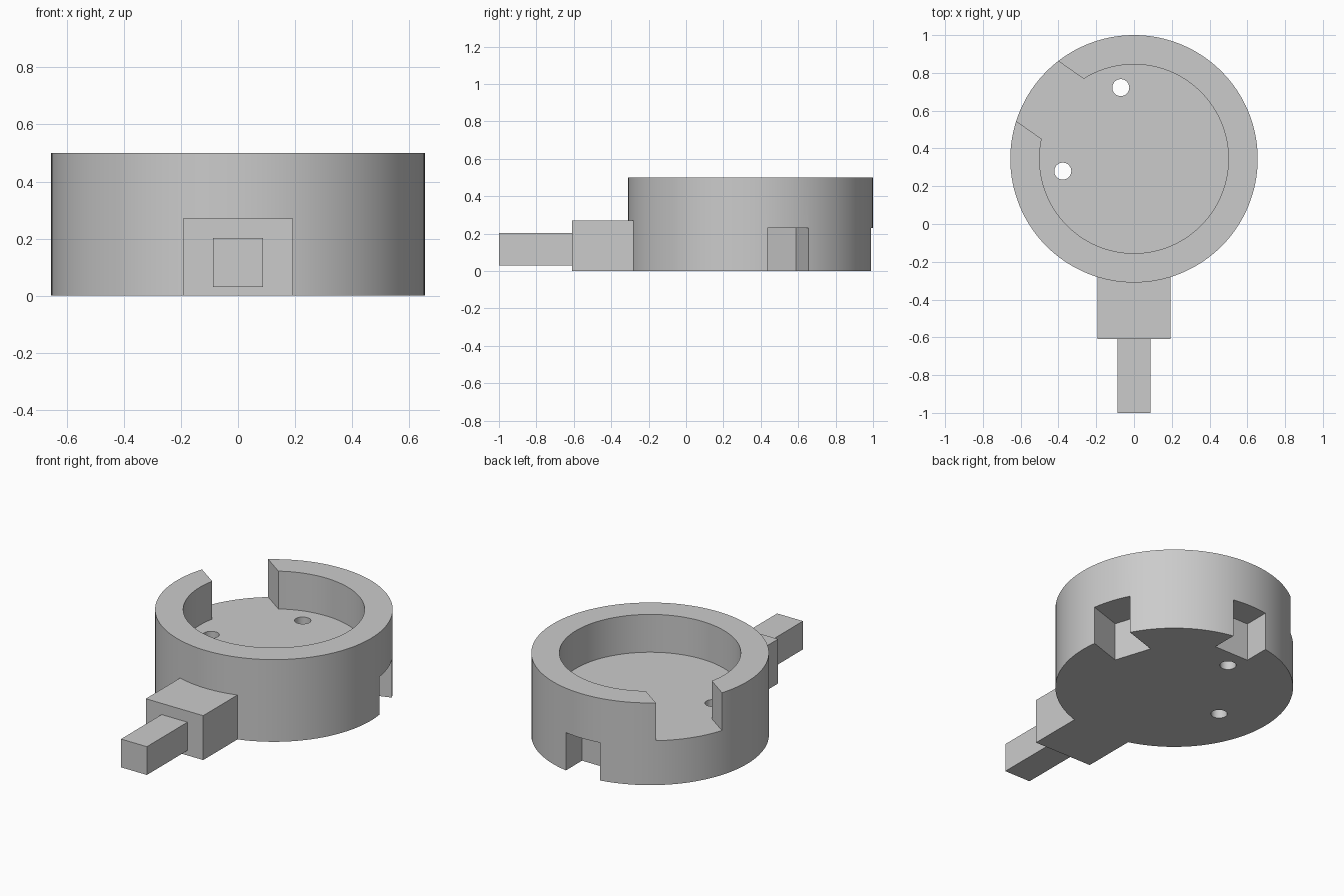
import bpy
from math import radians, cos, sin

default = bpy.data.objects.get("Cube")
if default:
    bpy.data.objects.remove(default, do_unlink=True)

CENTRE_Y = 0.345
OUTER, INNER = 0.655, 0.5
HEIGHT, FLOOR = 0.5, 0.27

grey = bpy.data.materials.new("plain_grey")
grey.use_nodes = True
grey.diffuse_color = (0.6, 0.6, 0.6, 1)
grey.node_tree.nodes["Principled BSDF"].inputs["Base Color"].default_value = (0.6, 0.6, 0.6, 1)


def finish(name):
    obj = bpy.context.object
    obj.name = name
    obj.data.materials.append(grey)
    return obj


def cylinder(name, x, y, z0, z1, radius, sides):
    bpy.ops.mesh.primitive_cylinder_add(
        vertices=sides, radius=radius, depth=z1 - z0, location=(x, y, (z0 + z1) / 2))
    return finish(name)


def box(name, x, y, z0, z1, length, width, angle=0):
    bpy.ops.mesh.primitive_cube_add(
        size=1, location=(x, y, (z0 + z1) / 2), rotation=(0, 0, radians(angle)))
    obj = finish(name)
    obj.scale = (length, width, z1 - z0)
    bpy.ops.object.transform_apply(location=False, rotation=True, scale=True)
    return obj


def radial_box(name, angle, r0, r1, width, z0, z1):
    """Box lying along a radius of the housing."""
    mid = (r0 + r1) / 2
    a = radians(angle)
    return box(name, mid * cos(a), CENTRE_Y + mid * sin(a), z0, z1, r1 - r0, width, angle)


def cut(target, cutter):
    cutter.hide_render = True
    mod = target.modifiers.new(cutter.name, 'BOOLEAN')
    mod.operation = 'DIFFERENCE'
    mod.solver = 'EXACT'
    mod.object = cutter
    bpy.ops.object.select_all(action='DESELECT')
    bpy.context.view_layer.objects.active = target
    target.select_set(True)
    bpy.ops.object.modifier_apply(modifier=mod.name)
    bpy.data.objects.remove(cutter, do_unlink=True)


# Round housing with an open pocket
housing = cylinder("round_housing", 0, CENTRE_Y, 0, HEIGHT, OUTER, 128)
cut(housing, cylinder("pocket", 0, CENTRE_Y, FLOOR, 0.8, INNER, 128))

# Gap through the wall
cut(housing, radial_box("wall_gap", 145, 0.3, 0.9, 0.388, FLOOR, 0.8))

# Notches under the rim
for angle, depth in ((18, 0.43), (90, 0.49)):
    cut(housing, radial_box("rim_notch", angle, depth, 0.9, 0.23, -0.2, 0.23))

# Holes through the floor
for x, y in ((-0.07, 0.722), (-0.377, 0.28)):
    cut(housing, cylinder("floor_hole", x, y, -0.2, 0.4, 0.045, 32))

bpy.ops.object.shade_smooth_by_angle(angle=radians(30))

# Arm on the front
box("arm_block", 0, -0.445, 0, FLOOR, 0.386, 0.33)
box("arm_pin", 0, -0.8, 0.03, 0.202, 0.174, 0.4)
